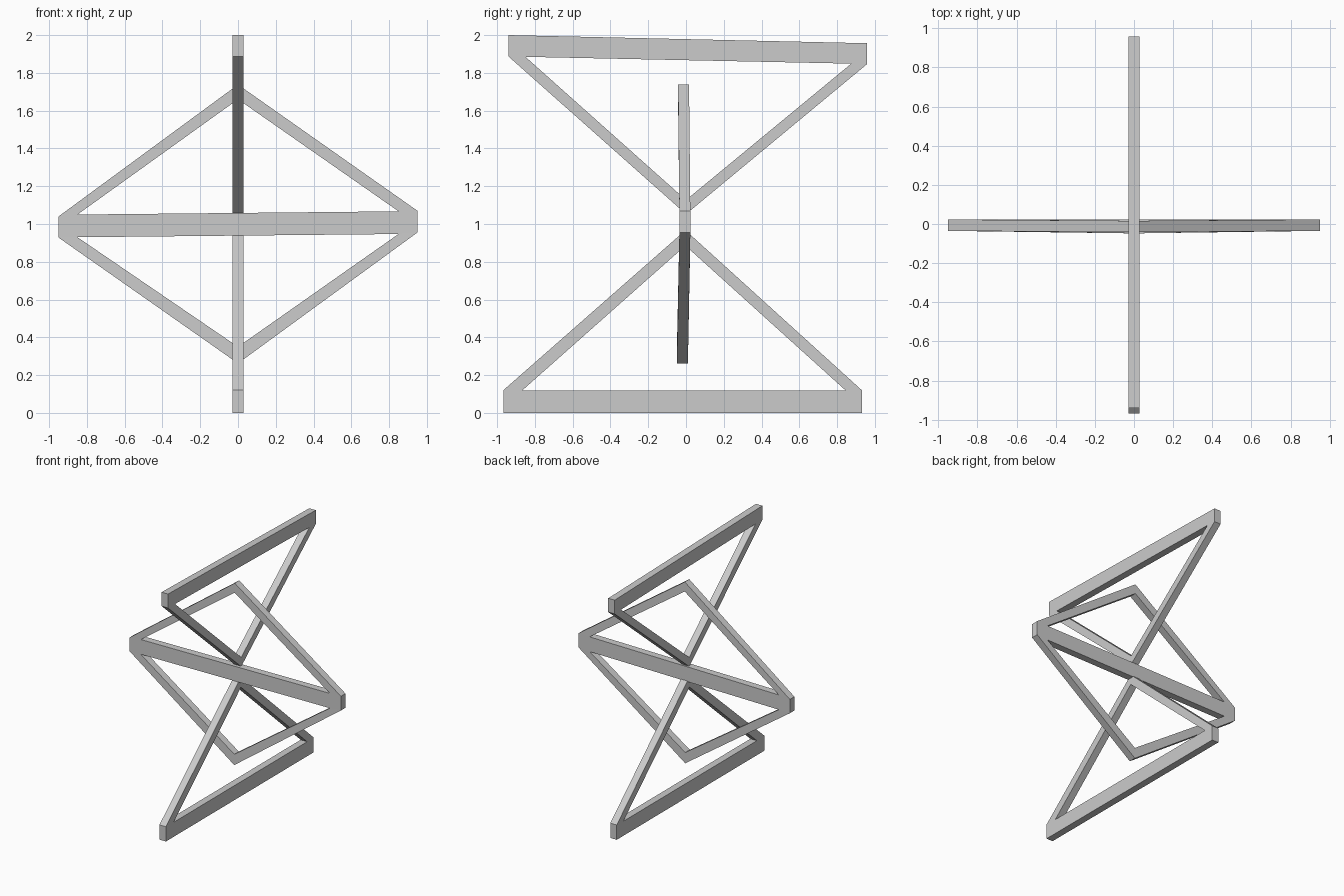
import bpy, bmesh
from mathutils import Vector

if "Cube" in bpy.data.objects:
    bpy.data.objects.remove(bpy.data.objects["Cube"])

HALF = 0.029  # half thickness of every flat frame


def frame(name, points, faces, along_x):
    """Flat frame from (u, height, sideways offset) points, extruded to a solid."""
    def place(u, v, w):
        return Vector((u, w, v)) if along_x else Vector((w, u, v))
    bm = bmesh.new()
    verts = [bm.verts.new(place(u, v, w - HALF)) for u, v, w in points]
    for f in faces:
        bm.faces.new([verts[i] for i in f])
    ext = bmesh.ops.extrude_face_region(bm, geom=bm.faces[:], use_keep_orig=True)
    moved = [g for g in ext["geom"] if isinstance(g, bmesh.types.BMVert)]
    bmesh.ops.translate(bm, vec=place(0, 0, 2 * HALF), verts=moved)
    bmesh.ops.recalc_face_normals(bm, faces=bm.faces[:])
    mesh = bpy.data.meshes.new(name)
    bm.to_mesh(mesh)
    bm.free()
    obj = bpy.data.objects.new(name, mesh)
    bpy.context.collection.objects.link(obj)
    return obj


# Beam hexagon plus two arms meeting at an apex
BEAM = [0, 1, 2, 3, 4, 5]
ARMS = [[5, 4, 7, 6], [3, 2, 6, 7]]

# Lower triangle standing on the ground
frame("lower_triangle", [
    (-0.967, 0, 0), (0.931, 0, 0), (0.931, 0.12, 0), (0.846, 0.118, 0),
    (-0.868, 0.118, 0), (-0.967, 0.12, 0),
    (-0.003, 0.967, 0), (-0.003, 0.885, 0)], [BEAM] + ARMS, False)

# Upper triangle, inverted and slightly tilted
frame("upper_triangle", [
    (-0.94, 2.0, 0), (0.957, 1.957, 0), (0.957, 1.845, 0), (0.875, 1.849, 0),
    (-0.85, 1.885, 0), (-0.94, 1.887, 0),
    (0, 1.052, 0), (0, 1.127, 0)], [BEAM] + ARMS, False)

# Middle diamond with its cross beam, apexes leaning slightly forward
M, T, B = -0.006, -0.013, -0.019
frame("middle_diamond", [
    (-0.95, 0.928, M), (-0.85, 0.93, M), (0.85, 0.947, M), (0.95, 0.955, M),
    (0.95, 1.07, M), (0.85, 1.067, M), (-0.85, 1.05, M), (-0.95, 1.04, M),
    (0, 1.738, T), (0, 1.66, T), (0, 0.262, B), (0, 0.35, B)],
    [list(range(8)), [7, 6, 9, 8], [5, 4, 8, 9], [1, 0, 10, 11], [3, 2, 11, 10]], True)
